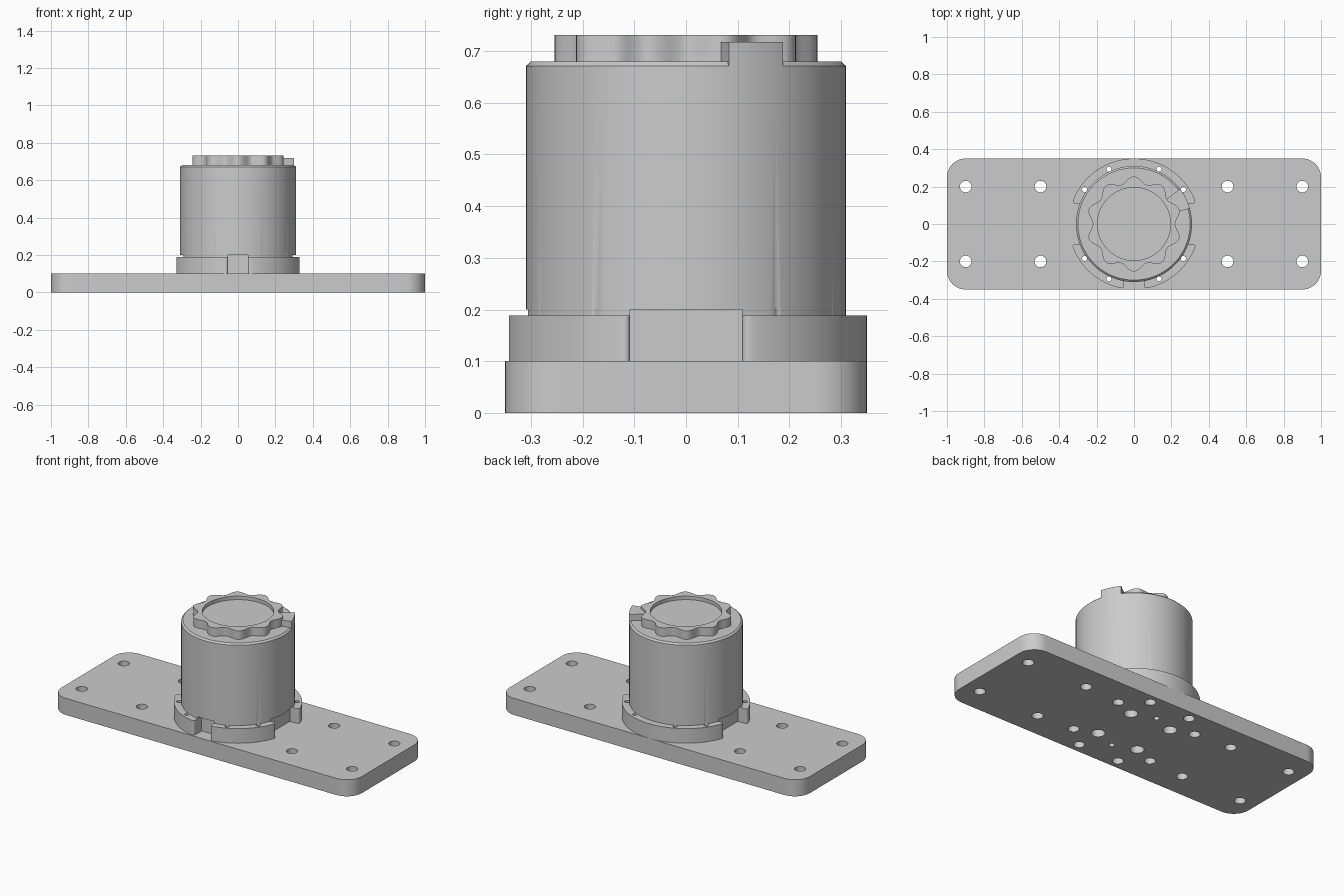
import bpy, bmesh
from math import radians, degrees, asin, sin, cos, pi
from mathutils import Vector

if "Cube" in bpy.data.objects:
    bpy.data.objects.remove(bpy.data.objects["Cube"])

grey = bpy.data.materials.new("light_grey")
grey.use_nodes = True
grey.diffuse_color = (0.6, 0.6, 0.6, 1)
grey.node_tree.nodes["Principled BSDF"].inputs["Base Color"].default_value = (0.6, 0.6, 0.6, 1)


def arc(r, a0, a1, n, cx=0, cy=0):
    """Points on an arc, angles in degrees."""
    angles = [radians(a0 + (a1 - a0) * i / n) for i in range(n + 1)]
    return [(cx + r * cos(a), cy + r * sin(a)) for a in angles]


def circle(r, n, cx=0, cy=0):
    return arc(r, 0, 360, n, cx, cy)[:-1]


def add_stack(bm, layers):
    """Closed solid from equal-length outlines given as (z, points)."""
    rings = [[bm.verts.new((x, y, z)) for x, y in pts] for z, pts in layers]
    n = len(rings[0])
    for low, high in zip(rings, rings[1:]):
        for i in range(n):
            j = (i + 1) % n
            bm.faces.new((low[i], low[j], high[j], high[i]))
    bm.faces.new(rings[0][::-1])
    bm.faces.new(rings[-1])


def prism(bm, pts, z0, z1):
    add_stack(bm, [(z0, pts), (z1, pts)])


def box(bm, x0, x1, y0, y1, z0, z1):
    prism(bm, [(x0, y0), (x1, y0), (x1, y1), (x0, y1)], z0, z1)


def make(name, bm):
    bmesh.ops.recalc_face_normals(bm, faces=bm.faces[:])
    mesh = bpy.data.meshes.new(name)
    bm.to_mesh(mesh)
    bm.free()
    mesh.materials.append(grey)
    obj = bpy.data.objects.new(name, mesh)
    bpy.context.collection.objects.link(obj)
    return obj


def cut(obj, *cutters):
    for c in cutters:
        mod = obj.modifiers.new("cut", 'BOOLEAN')
        mod.operation, mod.solver, mod.object = 'DIFFERENCE', 'EXACT', c
    bpy.context.view_layer.update()
    graph = bpy.context.evaluated_depsgraph_get()
    mesh = bpy.data.meshes.new_from_object(obj.evaluated_get(graph))
    obj.modifiers.clear()
    obj.data = mesh


def smooth(obj):
    obj.data.shade_smooth()
    obj.data.set_sharp_from_angle(angle=radians(30))


SIDES = (1, -1)

# Cutter for every drilled hole
bm = bmesh.new()
for sx in SIDES:
    for sy in SIDES:
        for x in (0.5, 0.9):                      # mounting holes
            prism(bm, circle(0.031, 32, sx * x, sy * 0.2), -0.05, 0.15)
        for x, y in ((0.264, 0.184), (0.134, 0.293)):   # counterbored ring screws
            add_stack(bm, [(z, circle(r, 32, sx * x, sy * y)) for z, r in
                           ((-0.05, 0.03), (0.06, 0.03), (0.06, 0.0135), (0.203, 0.0135))])
        prism(bm, circle(0.037, 32, sx * 0.135, sy * 0.135), -0.05, 0.2)
for sy in SIDES:                                  # locating pin holes
    prism(bm, circle(0.016, 24, 0, sy * 0.185), -0.05, 0.2)
hole_cutter = make("hole_cutter", bm)

# Cutter for the side and front slots at the foot of the body
bm = bmesh.new()
box(bm, 0.27, 0.4, -0.108, 0.108, 0.05, 0.2)
box(bm, -0.4, -0.27, -0.108, 0.108, 0.05, 0.2)
box(bm, -0.053, 0.053, -0.4, -0.27, 0.05, 0.2)
slot_cutter = make("slot_cutter", bm)

# Cutter for the shallow round recess on top
bm = bmesh.new()
prism(bm, circle(0.195, 96), 0.71, 0.8)
recess_cutter = make("recess_cutter", bm)

# Base plate with rounded corners
bm = bmesh.new()
outline = []
for k, (sx, sy) in enumerate(((1, 1), (-1, 1), (-1, -1), (1, -1))):
    outline += arc(0.1, 90 * k, 90 * k + 90, 12, sx * 0.9, sy * 0.25)
prism(bm, outline, 0, 0.1)
base_plate = make("base_plate", bm)
cut(base_plate, hole_cutter)

# Cylindrical body with a chamfered top edge
bm = bmesh.new()
add_stack(bm, [(z, circle(r, 128)) for z, r in
               ((0.1, 0.31), (0.671, 0.31), (0.68, 0.3))])
body = make("body", bm)
cut(body, slot_cutter, hole_cutter)


# Clamp ring segments with rounded outer ends
OUTER, INNER = 0.35, 0.3


def fillet(corner, start, end, n=8):
    a, c, b = Vector(start), Vector(corner), Vector(end)
    pts = []
    for i in range(n + 1):
        t = i / n
        pts.append(tuple((1 - t) ** 2 * a + 2 * t * (1 - t) * c + t * t * b))
    return pts


def ring_segment(name, a0, a1, wall0, wall1, round_size):
    """a0/a1: outer end angles; wall0/wall1: direction from outer corner inwards."""
    step = degrees(round_size / OUTER)
    c0, c1 = arc(OUTER, a0, a1, 1)
    body_arc = arc(OUTER, a0 + step, a1 - step, 48)
    w0 = Vector(c0) + Vector(wall0) * round_size
    w1 = Vector(c1) + Vector(wall1) * round_size
    pts = fillet(c0, w0, body_arc[0]) + body_arc[1:-1] + fillet(c1, body_arc[-1], w1)
    e0 = Vector(c0) + Vector(wall0) * 0.047
    e1 = Vector(c1) + Vector(wall1) * 0.047
    i0, i1 = [degrees(Vector((1, 0)).angle_signed(e)) * -1 for e in (e0, e1)]
    if i1 < i0:
        i1 += 360
    pts += [tuple(e1)] + arc(INNER, i1, i0, 32)[1:-1] + [tuple(e0)]
    bm = bmesh.new()
    prism(bm, pts, 0.1, 0.188)
    seg = make(name, bm)
    cut(seg, hole_cutter)
    return seg


side = degrees(asin(0.108 / OUTER))
front = degrees(asin(0.053 / OUTER))
segments = [
    ring_segment("clamp_ring_back", side, 180 - side, (-1, 0), (1, 0), 0.025),
    ring_segment("clamp_ring_front_right", 180 + side, 270 - front, (1, 0), (0, 1), 0.02),
    ring_segment("clamp_ring_front_left", 270 + front, 360 - side, (0, 1), (-1, 0), 0.02),
]

# Scalloped crown
bm = bmesh.new()
wave = []
for i in range(200):
    a = 2 * pi * i / 200
    r = 0.237 + 0.017 * cos(10 * (a - pi / 2))
    wave.append((r * cos(a), r * sin(a)))
prism(bm, wave, 0.675, 0.731)
crown = make("scalloped_crown", bm)
cut(crown, recess_cutter)

# Index tab beside the crown, flush with the body wall
bm = bmesh.new()
prism(bm, arc(0.31, 15.5, 37.3, 12) + arc(0.215, 37.3, 15.5, 12), 0.67, 0.718)
tab = make("index_tab", bm)

for cutter in (hole_cutter, slot_cutter, recess_cutter):
    bpy.data.objects.remove(cutter)
for obj in [base_plate, body, crown, tab] + segments:
    smooth(obj)
